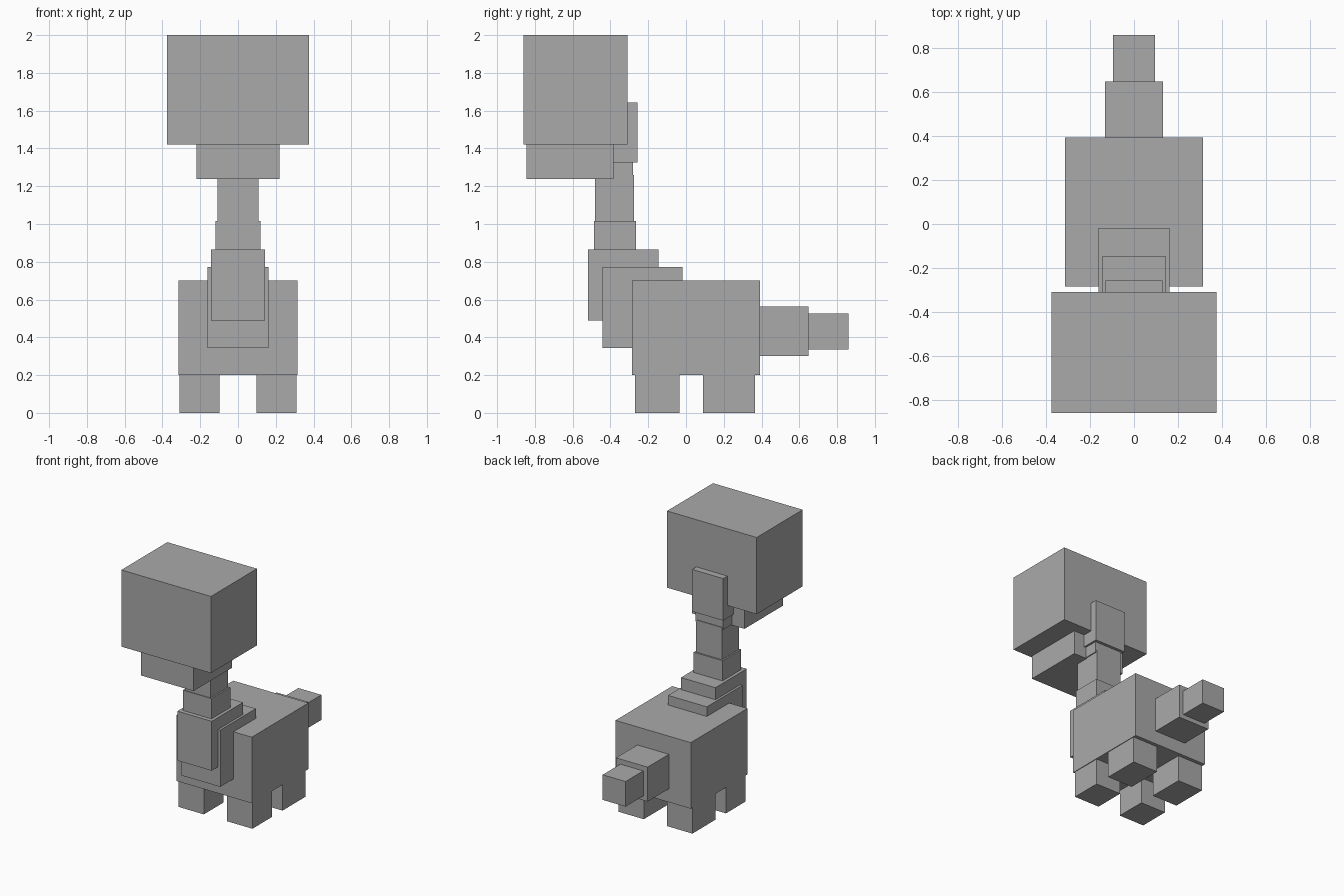
import bpy
import bmesh

if "Cube" in bpy.data.objects:
    bpy.data.objects.remove(bpy.data.objects["Cube"])

# Single flat grey
grey = bpy.data.materials.new("grey")
grey.diffuse_color = (0.4, 0.4, 0.4, 1.0)
grey.use_nodes = True
grey.node_tree.nodes["Principled BSDF"].inputs["Base Color"].default_value = grey.diffuse_color


def box(name, x, y, z):
    """Box spanning the (low, high) ranges x, y and z."""
    bm = bmesh.new()
    bmesh.ops.create_cube(bm, size=1.0)
    for v in bm.verts:
        v.co = [r[0] if c < 0 else r[1] for c, r in zip(v.co, (x, y, z))]
    mesh = bpy.data.meshes.new(name)
    bm.to_mesh(mesh)
    bm.free()
    mesh.materials.append(grey)
    obj = bpy.data.objects.new(name, mesh)
    bpy.context.collection.objects.link(obj)
    return obj


def centred(name, half_width, y, z):
    return box(name, (-half_width, half_width), y, z)


# Torso and stepped chest
centred("body", 0.315, (-0.285, 0.393), (0.2, 0.7))
centred("chest_inner", 0.162, (-0.443, -0.018), (0.343, 0.773))
centred("chest_outer", 0.144, (-0.52, -0.146), (0.49, 0.864))

# Neck, narrowing upward
centred("neck_lower", 0.12, (-0.488, -0.264), (0.8, 1.017))
centred("neck_middle", 0.108, (-0.482, -0.275), (0.98, 1.26))
centred("neck_upper", 0.115, (-0.47, -0.28), (1.243, 1.4))
centred("nape", 0.13, (-0.46, -0.258), (1.325, 1.643))

# Head and muzzle
centred("head", 0.375, (-0.859, -0.309), (1.42, 2.0))
centred("muzzle", 0.22, (-0.845, -0.385), (1.238, 1.42))

# Tail
centred("tail_base", 0.132, (0.393, 0.648), (0.302, 0.563))
centred("tail_tip", 0.096, (0.648, 0.859), (0.335, 0.525))

# Legs, mirrored left and right
for side, s in (("left", -1), ("right", 1)):
    x = tuple(sorted((s * 0.097, s * 0.31)))
    box(f"front_leg_{side}", x, (-0.27, -0.035), (0.0, 0.2))
    box(f"rear_leg_{side}", x, (0.09, 0.366), (0.0, 0.2))
